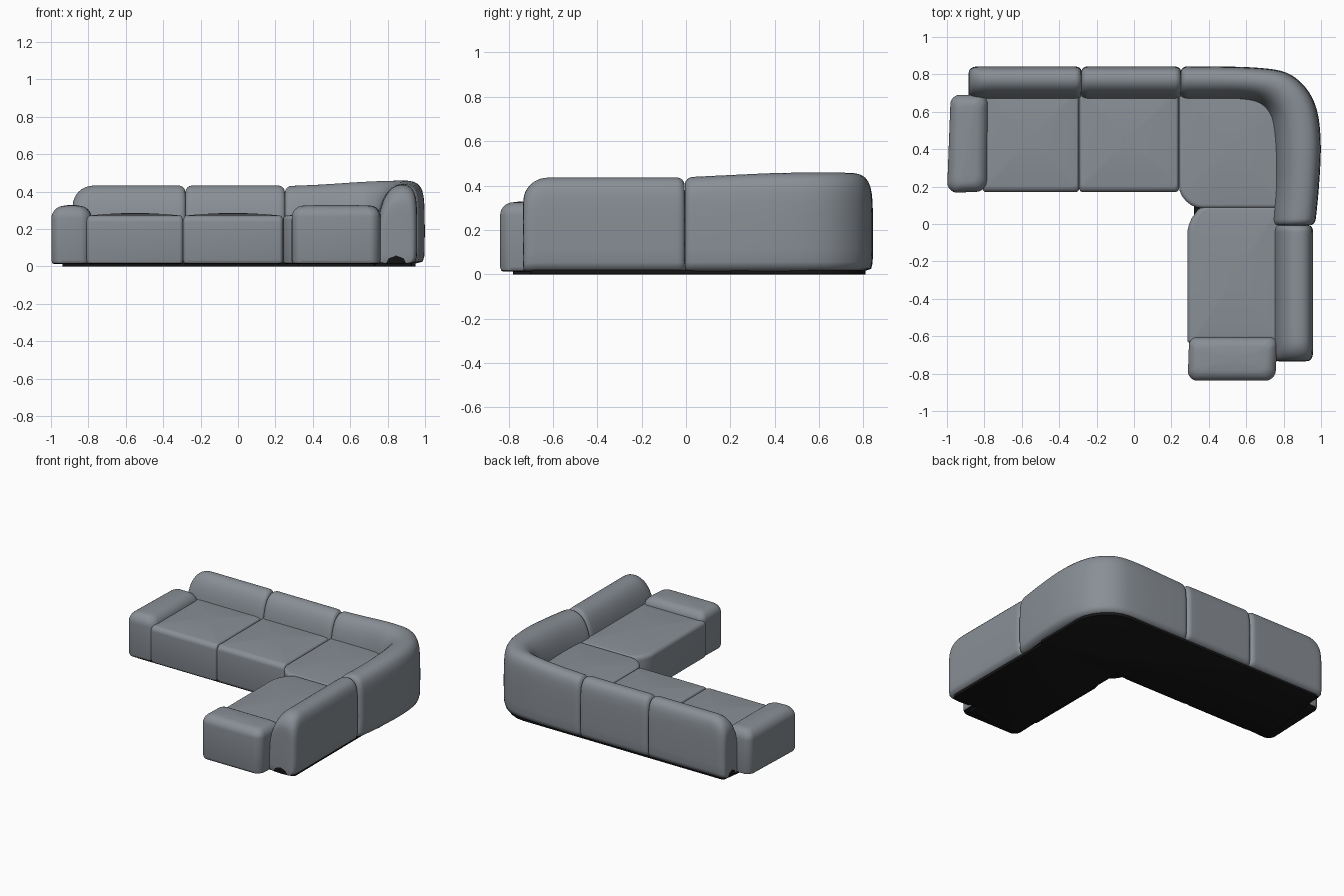
import bpy, bmesh, math
from mathutils import Vector

cube = bpy.data.objects.get("Cube")
if cube:
    bpy.data.objects.remove(cube, do_unlink=True)


def material(name, rgb):
    m = bpy.data.materials.new(name)
    m.use_nodes = True
    m.diffuse_color = (*rgb, 1)
    bsdf = next(n for n in m.node_tree.nodes if n.type == 'BSDF_PRINCIPLED')
    bsdf.inputs["Base Color"].default_value = (*rgb, 1)
    bsdf.inputs["Roughness"].default_value = 0.9
    return m


FABRIC = material("grey_fabric", (0.25, 0.275, 0.305))
BLACK = material("black_underside", (0.008, 0.008, 0.008))


def finish(name, bm, mats, subdivide=0):
    """Turn a bmesh into a smooth object; faces looking down take the last material."""
    bmesh.ops.recalc_face_normals(bm, faces=bm.faces)
    bm.normal_update()
    for f in bm.faces:
        f.smooth = True
        if f.normal.z < -0.8:
            f.material_index = len(mats) - 1
    mesh = bpy.data.meshes.new(name)
    bm.to_mesh(mesh)
    bm.free()
    for m in mats:
        mesh.materials.append(m)
    ob = bpy.data.objects.new(name, mesh)
    bpy.context.collection.objects.link(ob)
    if subdivide:
        mod = ob.modifiers.new("soften", 'SUBSURF')
        mod.levels = mod.render_levels = subdivide
    else:
        bpy.ops.object.select_all(action='DESELECT')
        ob.select_set(True)
        bpy.context.view_layer.objects.active = ob
        bpy.ops.object.shade_smooth_by_angle(angle=math.radians(45))
    return ob


def bridge(bm, rings):
    for a, b in zip(rings, rings[1:]):
        for i in range(len(a)):
            j = (i + 1) % len(a)
            bm.faces.new((a[i], a[j], b[j], b[i]))


def fillet(corners, steps=6):
    """Round each (x, y, radius) corner of a plan outline."""
    out, n = [], len(corners)
    for i, (x, y, r) in enumerate(corners):
        p = Vector((x, y))
        a = p + (Vector(corners[i - 1][:2]) - p).normalized() * r
        b = p + (Vector(corners[(i + 1) % n][:2]) - p).normalized() * r
        for k in range(steps + 1):
            t = k / steps
            w = (1 - t) ** 2, 1.2 * t * (1 - t), t * t   # rational curve, close to an arc
            out.append((a * w[0] + p * w[1] + b * w[2]) / sum(w))
    return out


def cushion(name, corners, z0, z1, rx, ry, crown=0.0, mats=(FABRIC, BLACK)):
    """Upholstered block: plan outline, rounded top edge, gently domed top."""
    pts = fillet(corners)
    lo = Vector((min(p.x for p in pts), min(p.y for p in pts)))
    hi = Vector((max(p.x for p in pts), max(p.y for p in pts)))
    mid, half = (lo + hi) / 2, (hi - lo) / 2
    bm = bmesh.new()

    def ring(sx, sy, z):
        return [bm.verts.new((mid.x + (p.x - mid.x) * sx,
                              mid.y + (p.y - mid.y) * sy, z)) for p in pts]

    def inset(dx, dy, z):
        return ring(1 - dx / half.x, 1 - dy / half.y, z)

    low = min(0.015, rx)
    rings = [inset(low, low, z0), inset(low * 0.3, low * 0.3, z0 + low * 0.4),
             inset(0, 0, z0 + low * 1.5)]
    rise = max(rx, ry)
    for k in range(9):
        a = math.pi / 2 * k / 8
        c = 1 - math.cos(a)
        rings.append(inset(rx * c, ry * c, z1 - rise + rise * math.sin(a)))
    fx, fy = 1 - rx / half.x, 1 - ry / half.y
    for s in (0.85, 0.65, 0.4, 0.15):
        rings.append(ring(fx * s, fy * s, z1 + crown * (1 - s * s)))
    bridge(bm, rings)
    bm.faces.new(rings[0])
    bm.faces.new(rings[-1])
    return finish(name, bm, mats)


def box(x0, x1, y0, y1, r):
    return [(x0, y0, r), (x1, y0, r), (x1, y1, r), (x0, y1, r)]


# Backrest cross-section: across from the seat side (0) to the outside (1), and height
PROFILE = [(0.05, 0), (0, 0.05), (0.01, 0.3), (0.06, 0.58), (0.16, 0.79), (0.31, 0.93),
           (0.5, 0.995), (0.68, 1.005), (0.85, 0.98), (0.96, 0.9), (1, 0.75),
           (1.005, 0.4), (1, 0.05), (0.96, 0)]


def curve_through(stations, steps=12):
    """Smooth curve through stations of inner xy, outer xy and height."""
    v = [Vector(s) for s in stations]
    out = []
    for i in range(len(v) - 1):
        p0, p1, p2, p3 = v[max(i - 1, 0)], v[i], v[i + 1], v[min(i + 2, len(v) - 1)]
        for k in range(steps):
            t = k / steps
            out.append(p1 + (p2 - p0) * (t / 2) + (2 * p0 - 5 * p1 + 4 * p2 - p3) * (t * t / 2)
                       + (3 * p1 - p0 - 3 * p2 + p3) * (t ** 3 / 2))
    return out + [v[-1]]


def backrest(name, stations, r_start, r_end, z0=0.012, count=14):
    """Sweep the cross-section along the stations, with rounded ends."""
    path = curve_through(stations)
    length = [0.0]
    for a, b in zip(path, path[1:]):
        d = (b - a) / 2
        length.append(length[-1] + math.hypot(d[0] + d[2], d[1] + d[3]))
    total = length[-1]

    def at(s):
        for i in range(len(path) - 1):
            if s <= length[i + 1]:
                t = (s - length[i]) / (length[i + 1] - length[i])
                return path[i].lerp(path[i + 1], t)
        return path[-1]

    def drop(s, r):
        q = 1 - min(s / r, 1)
        return r * (1 - math.sqrt(1 - q * q))

    arc = [1 - math.cos(math.pi / 2 * k / 6) for k in range(7)]
    mids = [r_start + (total - r_start - r_end) * k / count for k in range(1, count)]
    places = [r_start * a for a in arc] + mids + [total - r_end * a for a in reversed(arc)]
    bm, rings = bmesh.new(), []
    for s in places:
        p = at(s)
        inner, outer = Vector(p[0:2]), Vector(p[2:4])
        side = (outer - inner).normalized()
        e = total - s
        pinch = drop(s, min(r_start, 0.045)) + drop(e, min(r_end, 0.045))
        inner, outer = inner + side * pinch * 0.6, outer - side * pinch * 0.7
        top = p[4] - drop(s, r_start) - drop(e, r_end)
        rings.append([bm.verts.new((*inner.lerp(outer, u), z0 + (top - z0) * w))
                      for u, w in PROFILE])
    bridge(bm, rings)
    bm.faces.new(rings[0])
    bm.faces.new(rings[-1])
    return finish(name, bm, (FABRIC, BLACK), subdivide=1)


# Seats
cushion("seat_right", box(-0.81, -0.293, 0.17, 0.74, 0.02), 0.012, 0.272, 0.015, 0.035, 0.014)
cushion("seat_middle", box(-0.293, 0.24, 0.17, 0.74, 0.02), 0.012, 0.272, 0.015, 0.035, 0.014)
cushion("seat_corner", [(0.24, 0.085, 0.12), (0.8, 0.085, 0.02), (0.8, 0.74, 0.15),
                        (0.24, 0.74, 0.02)], 0.012, 0.272, 0.02, 0.02, 0.014)
cushion("seat_long", [(0.285, -0.64, 0.02), (0.8, -0.64, 0.02), (0.8, 0.095, 0.02),
                      (0.355, 0.095, 0.03), (0.285, 0.0, 0.05)],
        0.012, 0.272, 0.03, 0.018, 0.014)

# Armrests
cushion("armrest_right", [(-1.0, 0.165, 0.055), (-0.785, 0.175, 0.055), (-0.78, 0.69, 0.045),
                          (-0.98, 0.69, 0.045)], 0.012, 0.325, 0.07, 0.06, 0.004)
cushion("armrest_front", [(0.287, -0.838, 0.05), (0.755, -0.838, 0.05), (0.768, -0.605, 0.04),
                          (0.295, -0.605, 0.04)], 0.012, 0.325, 0.06, 0.06, 0.004)

# Straight backrests
for name, x0, x1, r0 in (("backrest_right", -0.885, -0.281, 0.11),
                         ("backrest_middle", -0.281, 0.251, 0.035)):
    backrest(name, [(x0, 0.655, x0, 0.842, 0.433), (x1, 0.655, x1, 0.842, 0.433)], r0, 0.035)
backrest("backrest_long", [(0.735, -0.006, 0.957, -0.006, 0.437),
                           (0.735, -0.735, 0.957, -0.735, 0.437)], 0.035, 0.11)

# Curved corner backrest
backrest("backrest_corner", [
    (0.251, 0.655, 0.251, 0.842, 0.43), (0.42, 0.655, 0.43, 0.842, 0.437),
    (0.56, 0.655, 0.66, 0.835, 0.45), (0.66, 0.635, 0.82, 0.808, 0.457),
    (0.715, 0.575, 0.925, 0.72, 0.459), (0.733, 0.49, 0.98, 0.6, 0.459),
    (0.742, 0.36, 0.998, 0.42, 0.457), (0.742, 0.2, 0.988, 0.2, 0.448),
    (0.725, -0.006, 0.968, -0.006, 0.438)], 0.035, 0.035, count=30)

# Black bases
cushion("base_row", [(-0.94, 0.2, 0.01), (0.95, 0.2, 0.01), (0.95, 0.81, 0.24),
                     (-0.86, 0.81, 0.02)], 0.0, 0.02, 0.002, 0.002, mats=(BLACK,))
cushion("base_long", [(0.32, -0.78, 0.01), (0.73, -0.78, 0.01), (0.73, -0.7, 0.005),
                      (0.93, -0.7, 0.02), (0.93, 0.21, 0.01), (0.32, 0.21, 0.01)],
        0.0, 0.02, 0.002, 0.002, mats=(BLACK,))
